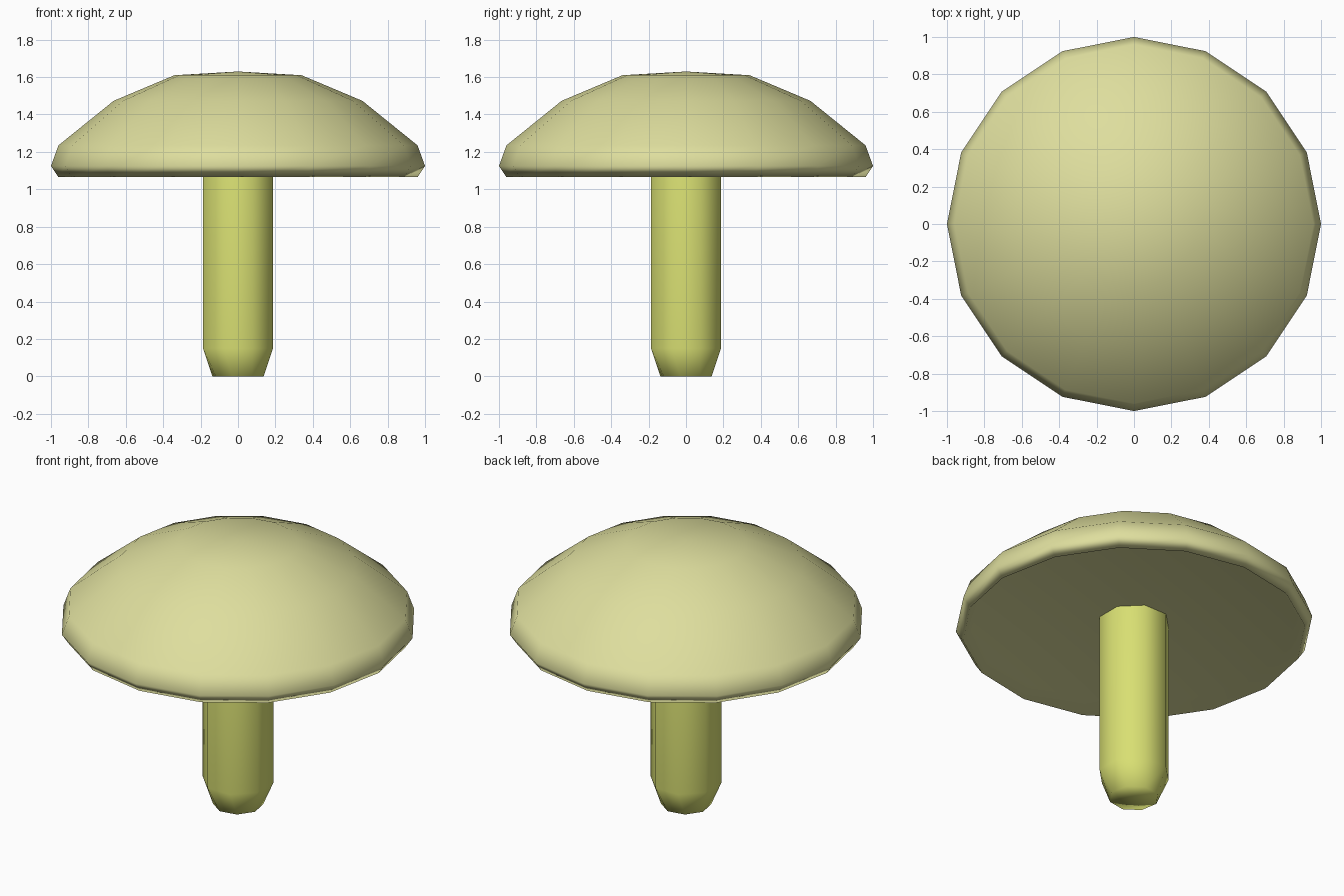
import bpy, bmesh
from math import cos, sin, pi, radians

cube = bpy.data.objects.get("Cube")
if cube:
    bpy.data.objects.remove(cube, do_unlink=True)


def make_material(name, rgb):
    mat = bpy.data.materials.new(name)
    mat.use_nodes = True
    color = (*rgb, 1.0)
    mat.diffuse_color = color
    mat.node_tree.nodes["Principled BSDF"].inputs["Base Color"].default_value = color
    return mat


def lathe(name, profile, sides, mat, base, top, start=0.0):
    """Skin rings of (radius, height, twist), closed by fans at the base and top heights."""
    bm = bmesh.new()
    rings = []
    for radius, height, twist in profile:
        angles = [start + twist + 2 * pi * i / sides for i in range(sides)]
        rings.append([bm.verts.new((radius * cos(a), radius * sin(a), height)) for a in angles])
    base_tip = bm.verts.new((0, 0, base))
    top_tip = bm.verts.new((0, 0, top))
    for i in range(sides):
        j = (i + 1) % sides
        for low, high in zip(rings, rings[1:]):
            bm.faces.new((low[i], low[j], high[j], high[i]))
        bm.faces.new((rings[0][j], rings[0][i], base_tip))
        bm.faces.new((rings[-1][i], rings[-1][j], top_tip))
    for face in bm.faces:
        face.smooth = True
    mesh = bpy.data.meshes.new(name)
    bm.to_mesh(mesh)
    bm.free()
    mesh.materials.append(mat)
    obj = bpy.data.objects.new(name, mesh)
    bpy.context.collection.objects.link(obj)
    # Large faces dominate the smooth shading
    weighted = obj.modifiers.new("weighted_shading", 'WEIGHTED_NORMAL')
    weighted.mode = 'FACE_AREA'
    return obj


cap_color = make_material("pale_khaki", (0.73, 0.73, 0.34))
stem_color = make_material("yellow_green", (0.69, 0.74, 0.17))

# Domed cap with a rolled rim around a recessed, flat underside
lathe("mushroom_cap",
      [(0.91, 1.135, 0), (0.96, 1.065, 0), (1.0, 1.125, 0),
       (0.96, 1.235, 0), (0.665, 1.473, 0), (0.34, 1.61, 0)],
      16, cap_color, base=1.135, top=1.63)

# Octagonal stem, tapered and slightly twisted at the foot
lathe("mushroom_stem",
      [(0.14, 0.0, radians(10)), (0.202, 0.15, 0), (0.202, 1.15, 0)],
      8, stem_color, base=0.0, top=1.15, start=pi / 8)
